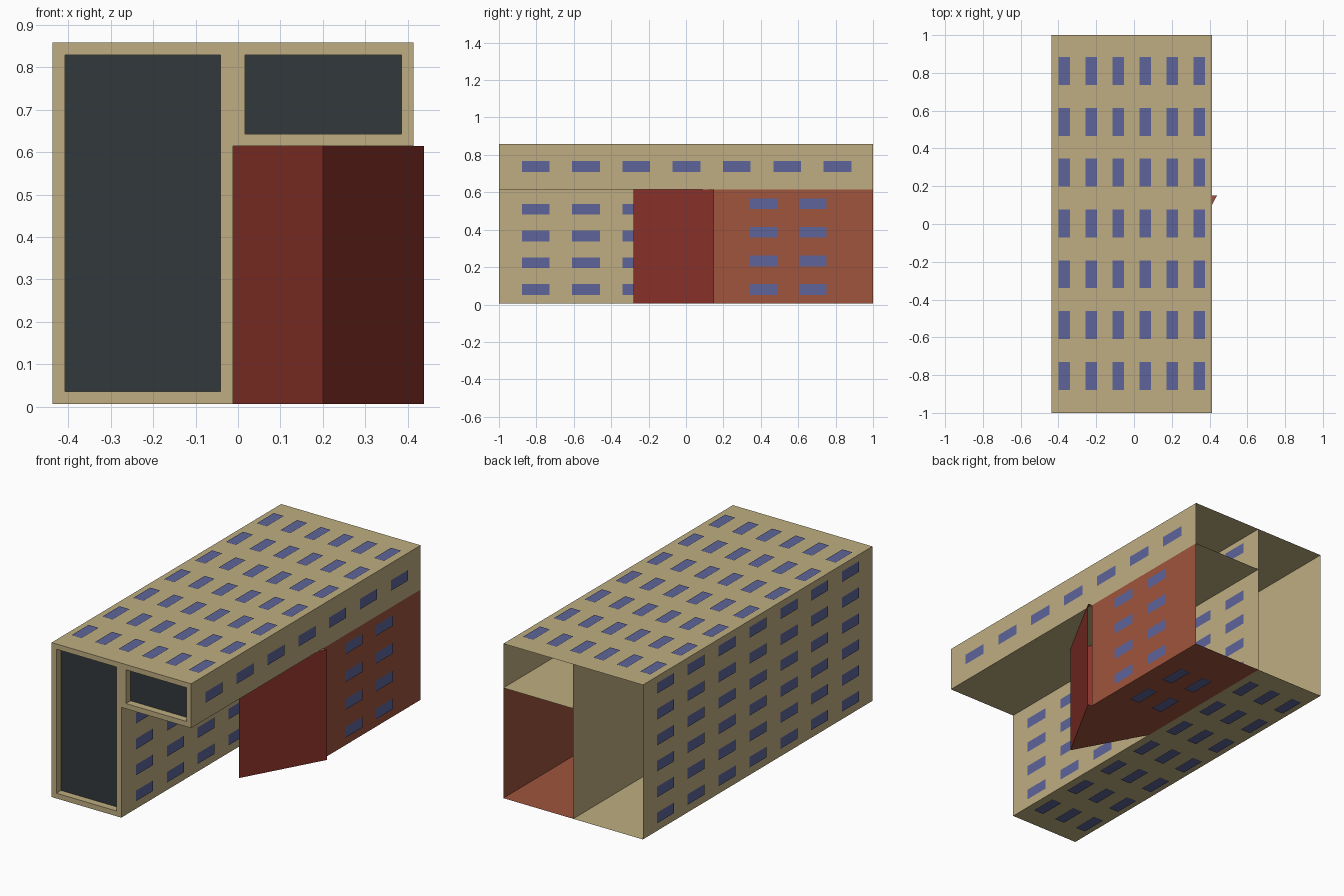
import bpy
from mathutils import Vector

if "Cube" in bpy.data.objects:
    bpy.data.objects.remove(bpy.data.objects["Cube"])


def material(name, rgb):
    m = bpy.data.materials.new(name)
    m.diffuse_color = (*rgb, 1)
    m.use_nodes = True
    m.node_tree.nodes["Principled BSDF"].inputs["Base Color"].default_value = m.diffuse_color
    return m


TAN = material("tan_wall", (0.52, 0.42, 0.22))
BROWN = material("brick_wall", (0.35, 0.09, 0.047))
RED = material("red_wall", (0.26, 0.033, 0.023))
GLASS = material("dark_glass", (0.032, 0.04, 0.045))
BLUE = material("window_blue", (0.11, 0.13, 0.32))

L, M, R = -0.437, -0.012, 0.414      # left wall, dividing wall, right wall
B, D, T = 0.006, 0.614, 0.858        # floor, overhang underside, roof
OFF = 0.004                          # window stand-off from the wall


def sheet(name, faces, mat):
    """Thin panels: faces = [(points, outward direction)]."""
    verts, polys = [], []
    for pts, out in faces:
        p = [Vector(q) for q in pts]
        area = sum((p[i].cross(p[(i + 1) % len(p)]) for i in range(len(p))), Vector())
        if area.dot(Vector(out)) < 0:
            p.reverse()
        polys.append(range(len(verts), len(verts) + len(p)))
        verts += p
    me = bpy.data.meshes.new(name)
    me.from_pydata(verts, [], [list(f) for f in polys])
    me.materials.append(mat)
    ob = bpy.data.objects.new(name, me)
    bpy.context.collection.objects.link(ob)
    return ob


def rect(axis, at, a0, a1, b0, b1, sign=1):
    """Axis-aligned rectangle; a and b are the other two axes in order."""
    pts = []
    for a, b in ((a0, b0), (a1, b0), (a1, b1), (a0, b1)):
        q = [a, b]
        q.insert(axis, at)
        pts.append(q)
    out = [0, 0, 0]
    out[axis] = sign
    return pts, out


def windows(name, axis, at, a_list, b_list, wa, wb, sign):
    sheet(name, [rect(axis, at + sign * OFF, a - wa / 2, a + wa / 2,
                      b - wb / 2, b + wb / 2, sign)
                 for a in a_list for b in b_list], BLUE)


# Main shell, open at the back
sheet("roof", [rect(2, T, L, R, -1, 1)], TAN)
sheet("left_wall", [rect(0, L, -1, 1, B, T, -1)], TAN)
sheet("dividing_wall", [rect(0, M, -1, 1, B, T)], TAN)
sheet("left_floor", [rect(2, B, L, M, -1, 1, -1)], TAN)
sheet("overhang_wall", [rect(0, R, -1, 1, D, T)], TAN)
sheet("overhang_floor", [rect(2, D, M, R, -1, 1, -1)], TAN)


# Recessed glazed fronts
def glazed_front(name, x0, x1, z0, z1, depth=0.04, rim=0.029):
    a0, a1, b0, b1 = x0 + rim, x1 - rim, z0 + rim, z1 - rim
    y = -1 + depth
    sheet(name + "_frame", [
        rect(1, -1, x0, a0, z0, z1, -1), rect(1, -1, a1, x1, z0, z1, -1),
        rect(1, -1, a0, a1, z0, b0, -1), rect(1, -1, a0, a1, b1, z1, -1),
        rect(0, a0, -1, y, b0, b1, 1), rect(0, a1, -1, y, b0, b1, -1),
        rect(2, b0, a0, a1, -1, y, 1), rect(2, b1, a0, a1, -1, y, -1)], TAN)
    sheet(name + "_glass", [rect(1, y, a0, a1, b0, b1, -1)], GLASS)


glazed_front("tall_front", L, M, B, T)
glazed_front("overhang_front", M, R, D, T)

# Brick annex below the overhang, with a pointed red front
start, nose, tip = (M, 0.11), (0.201, -0.28), (0.439, 0.15)
corner = (R, 0.15)
sheet("annex_side_wall", [rect(0, R, 0.15, 1, B, D)], BROWN)
sheet("annex_floor", [([(x, y, B) for x, y in
      (start, nose, tip, corner, (R, 1), (M, 1))], (0, 0, -1))], BROWN)
sheet("annex_tip_cap", [([(R, 0.104, D), (*tip, D), (*corner, D)], (0, 0, 1))], BROWN)
sheet("pointed_front", [
    ([(*p, B), (*q, B), (*q, D), (*p, D)], out)
    for p, q, out in ((start, nose, (-1, -0.5, 0)), (nose, tip, (1, -0.5, 0)))], RED)

# Window grids
cols = [0.003 + 0.269 * i for i in range(-3, 4)]
across = [-0.37 + 0.143 * i for i in range(6)]
rows = [0.08 + 0.143 * i for i in range(6)]
windows("roof_windows", 2, T, across, cols, 0.061, 0.148, 1)
windows("floor_windows", 2, B, across[:3], cols, 0.061, 0.148, -1)
windows("left_windows", 0, L, cols, rows, 0.148, 0.058, -1)
windows("dividing_wall_windows", 0, M, cols, rows, 0.148, 0.058, 1)
windows("overhang_windows", 0, R, cols, [0.738], 0.148, 0.058, 1)
windows("annex_windows", 0, R, [0.412, 0.678],
        [0.08 + 0.153 * i for i in range(4)], 0.148, 0.058, 1)
windows("annex_floor_windows", 2, B, [0.13, 0.28], [0.412, 0.678], 0.061, 0.148, -1)
